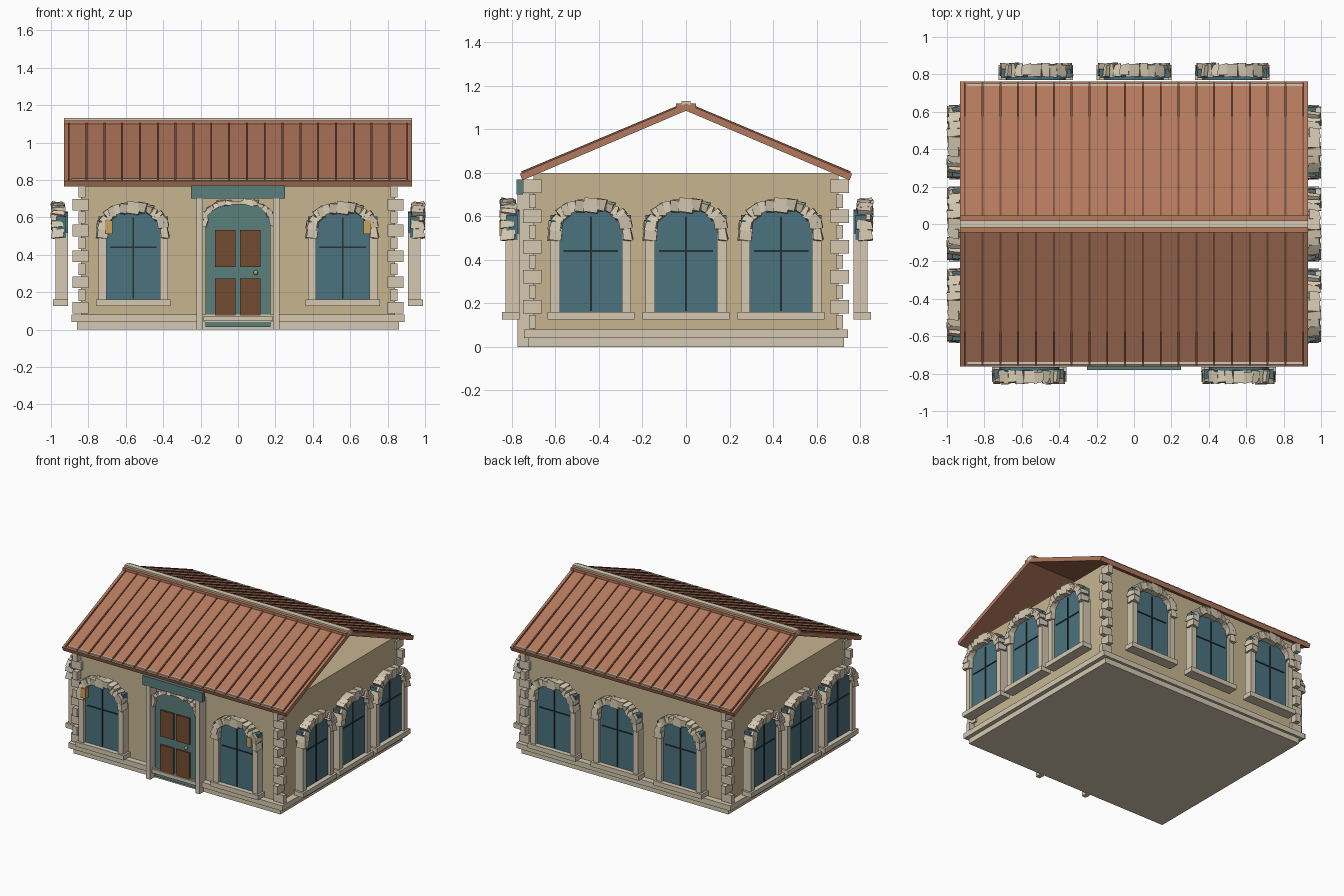
import bpy, bmesh, math, random
from mathutils import Matrix, Vector

if "Cube" in bpy.data.objects:
    bpy.data.objects.remove(bpy.data.objects["Cube"])

random.seed(4)


def material(name, rgb):
    m = bpy.data.materials.new(name)
    m.diffuse_color = (*rgb, 1)
    m.use_nodes = True
    m.node_tree.nodes["Principled BSDF"].inputs["Base Color"].default_value = m.diffuse_color
    return m


CREAM = material("cream_stone", (0.66, 0.58, 0.44))
WALL = material("sand_wall", (0.57, 0.46, 0.28))
GLASS = material("teal_glass", (0.07, 0.17, 0.21))
TEAL = material("teal_paint", (0.10, 0.21, 0.20))
ROOF = material("terracotta", (0.45, 0.19, 0.11))
SEAM = material("seam_brown", (0.20, 0.08, 0.045))
WOOD = material("door_wood", (0.17, 0.07, 0.03))
DARK = material("dark_metal", (0.02, 0.03, 0.03))
BRASS = material("brass", (0.60, 0.36, 0.12))


def add_box(bm, x0, x1, y0, y1, z0, z1):
    m = Matrix.Translation(((x0 + x1) / 2, (y0 + y1) / 2, (z0 + z1) / 2))
    m = m @ Matrix.Diagonal((x1 - x0, y1 - y0, z1 - z0, 1))
    return bmesh.ops.create_cube(bm, size=1, matrix=m)["verts"]


def add_prism(bm, pts, offset):
    f = bm.faces.new([bm.verts.new(p) for p in pts])
    ext = bmesh.ops.extrude_face_region(bm, geom=[f])["geom"]
    bmesh.ops.translate(bm, vec=offset, verts=[v for v in ext if isinstance(v, bmesh.types.BMVert)])


def finish(bm, name, mat):
    bmesh.ops.recalc_face_normals(bm, faces=bm.faces)
    me = bpy.data.meshes.new(name)
    bm.to_mesh(me)
    bm.free()
    me.materials.append(mat)
    return me


def place(me, name, matrix=Matrix()):
    ob = bpy.data.objects.new(name, me)
    ob.matrix_world = matrix
    bpy.context.collection.objects.link(ob)
    return ob


def boxes(name, mat, *dims):
    bm = bmesh.new()
    for d in dims:
        add_box(bm, *d)
    return finish(bm, name, mat)


def arch_points(half, spring, rise, n=12, power=0.75):
    """Flattened arch from right to left as (x, z) pairs."""
    out = []
    for i in range(n + 1):
        a = math.pi * i / n
        c, s = math.cos(a), max(0.0, math.sin(a))
        out.append((half * math.copysign(abs(c) ** power, c), spring + rise * s ** power))
    return out


def arched_panel(name, mat, half, z0, spring, rise, y_back, y_front, power=0.75):
    bm = bmesh.new()
    pts = [(-half, z0), (half, z0)] + arch_points(half, spring, rise, 12, power)
    add_prism(bm, [(x, y_back, z) for x, z in pts], Vector((0, y_front - y_back, 0)))
    return finish(bm, name, mat)


def stone_arch(name, half, spring, rise, y_back, y_front, size, n=15):
    """Ring of rough wedge blocks with jittered corners."""
    bm = bmesh.new()
    pts = arch_points(half, spring, rise, n)
    for (xa, za), (xb, zb) in zip(pts, pts[1:]):
        ang = math.atan2(zb - za, xb - xa)
        length = math.hypot(xb - xa, zb - za) * 1.15
        m = Matrix.Translation(((xa + xb) / 2, (y_back + y_front) / 2, (za + zb) / 2))
        m = m @ Matrix.Rotation(-ang + random.uniform(-0.2, 0.2), 4, 'Y')
        m = m @ Matrix.Diagonal((length, y_back - y_front, size * random.uniform(0.8, 1.15), 1))
        for v in bmesh.ops.create_cube(bm, size=1, matrix=m)["verts"]:
            v.co += Vector([random.uniform(-0.008, 0.008) for _ in range(3)])
    return finish(bm, name, CREAM)


# Body: walls and two-step plinth
place(boxes("walls", WALL, (-0.84, 0.84, -0.7, 0.7, 0.03, 0.80)), "walls")
place(boxes("plinth", CREAM, (-0.86, 0.86, -0.725, 0.725, 0, 0.04),
            (-0.89, 0.89, -0.745, 0.745, 0.04, 0.08)), "plinth")

# Corner quoins, alternating large and small
bm = bmesh.new()
for sx in (-1, 1):
    for sy in (-1, 1):
        for i in range(10):
            z = 0.085 + i * 0.069
            wide = i % 2 == 0
            xs = sorted((sx * (0.80 if wide else 0.815), sx * (0.885 if wide else 0.853)))
            ys = sorted((sy * (0.69 if wide else 0.665), sy * (0.722 if wide else 0.748)))
            add_box(bm, *xs, *ys, z, z + 0.062)
place(finish(bm, "corner_quoins", CREAM), "corner_quoins")

# Roof: open-ended slabs, raised seams, eave trims
for s, side in ((-1, "front"), (1, "back")):
    bm = bmesh.new()
    prof = [(0.752, 0.765), (0.763, 0.795), (0, 1.118), (0, 1.085)]
    add_prism(bm, [(-0.93, s * y, z) for y, z in prof], Vector((1.86, 0, 0)))
    place(finish(bm, "roof_" + side, ROOF), "roof_" + side)
    bm = bmesh.new()
    prof = [(0.757, 0.79), (0.757, 0.806), (0.03, 1.112), (0.03, 1.098)]
    for i in range(20):
        x = -0.905 + i * 1.81 / 19
        add_prism(bm, [(x - 0.005, s * y, z) for y, z in prof], Vector((0.01, 0, 0)))
    place(finish(bm, "roof_seams_" + side, SEAM), "roof_seams_" + side)
    ys = sorted((s * 0.738, s * 0.752))
    place(boxes("eave_trim", CREAM, (-0.89, 0.9, *ys, 0.79, 0.808)), "eave_trim_" + side)
    ys = sorted((s * 0.02, s * 0.045))
    place(boxes("ridge_side", ROOF, (-0.93, 0.93, *ys, 1.085, 1.118)), "ridge_side_" + side)
place(boxes("ridge_cap", CREAM, (-0.93, 0.93, -0.02, 0.02, 1.10, 1.13)), "ridge_cap")

# Window parts, built once facing -y and shared by every window
window = {
    "window_glass": arched_panel("window_glass", GLASS, 0.16, 0.14, 0.5, 0.13, 0, -0.045),
    "window_spandrels": boxes("window_spandrels", GLASS, (-0.185, -0.145, -0.06, -0.01, 0.49, 0.605),
                              (0.145, 0.185, -0.06, -0.01, 0.49, 0.605)),
    "window_surround": boxes("window_surround", CREAM,
                             (-0.185, -0.143, -0.065, 0, 0.16, 0.52), (0.143, 0.185, -0.065, 0, 0.16, 0.52),
                             (-0.2, 0.2, -0.08, 0, 0.125, 0.16)),
    "window_bars": boxes("window_bars", DARK, (-0.125, 0.125, -0.05, -0.04, 0.436, 0.444),
                         (-0.004, 0.004, -0.05, -0.04, 0.165, 0.6)),
    "window_arch": stone_arch("window_arch", 0.168, 0.495, 0.155, -0.02, -0.085, 0.052),
}
spots = [("front", x, -0.765, 0) for x in (-0.56, 0.56)]
spots += [("back", x, 0.77, 180) for x in (-0.525, 0, 0.525)]
spots += [("right", 0.91, y, 90) for y in (-0.437, 0, 0.437)]
spots += [("left", -0.91, y, -90) for y in (-0.437, 0, 0.437)]
for i, (side, x, y, deg) in enumerate(spots):
    m = Matrix.Translation((x, y, 0)) @ Matrix.Rotation(math.radians(deg), 4, 'Z')
    for name, me in window.items():
        place(me, f"{name}_{side}_{i}", m)

# Entrance: arched door, panels, posts, header board, stone arch
place(arched_panel("door", TEAL, 0.175, 0.015, 0.56, 0.12, -0.69, -0.737), "door")
place(boxes("door_panels", WOOD, *[(x, x + 0.11, -0.75, -0.73, z, z + 0.197)
            for x in (-0.123, 0.01) for z in (0.075, 0.335)]), "door_panels")
place(boxes("door_posts", CREAM, (-0.222, -0.188, -0.775, -0.7, 0, 0.705),
            (0.188, 0.222, -0.775, -0.7, 0, 0.705)), "door_posts")
place(boxes("header_board", TEAL, (-0.25, 0.25, -0.78, -0.75, 0.70, 0.77)), "header_board")
place(boxes("door_sill", CREAM, (-0.185, 0.185, -0.755, -0.7, 0.045, 0.072)), "door_sill")
place(stone_arch("door_arch", 0.18, 0.555, 0.125, -0.70, -0.755, 0.028), "door_arch")
bm = bmesh.new()
bmesh.ops.create_uvsphere(bm, u_segments=10, v_segments=6, radius=0.013,
                          matrix=Matrix.Translation((0.095, -0.752, 0.305)))
place(finish(bm, "door_knob", BRASS), "door_knob")

# Lanterns beside the front windows
for s in (-1, 1):
    x = s * 0.69
    place(boxes("lantern", BRASS, (x - 0.02, x + 0.02, -0.857, -0.82, 0.51, 0.582),
                (x - 0.012, x + 0.012, -0.85, -0.825, 0.582, 0.592)), "lantern_" + ("left" if s < 0 else "right"))
